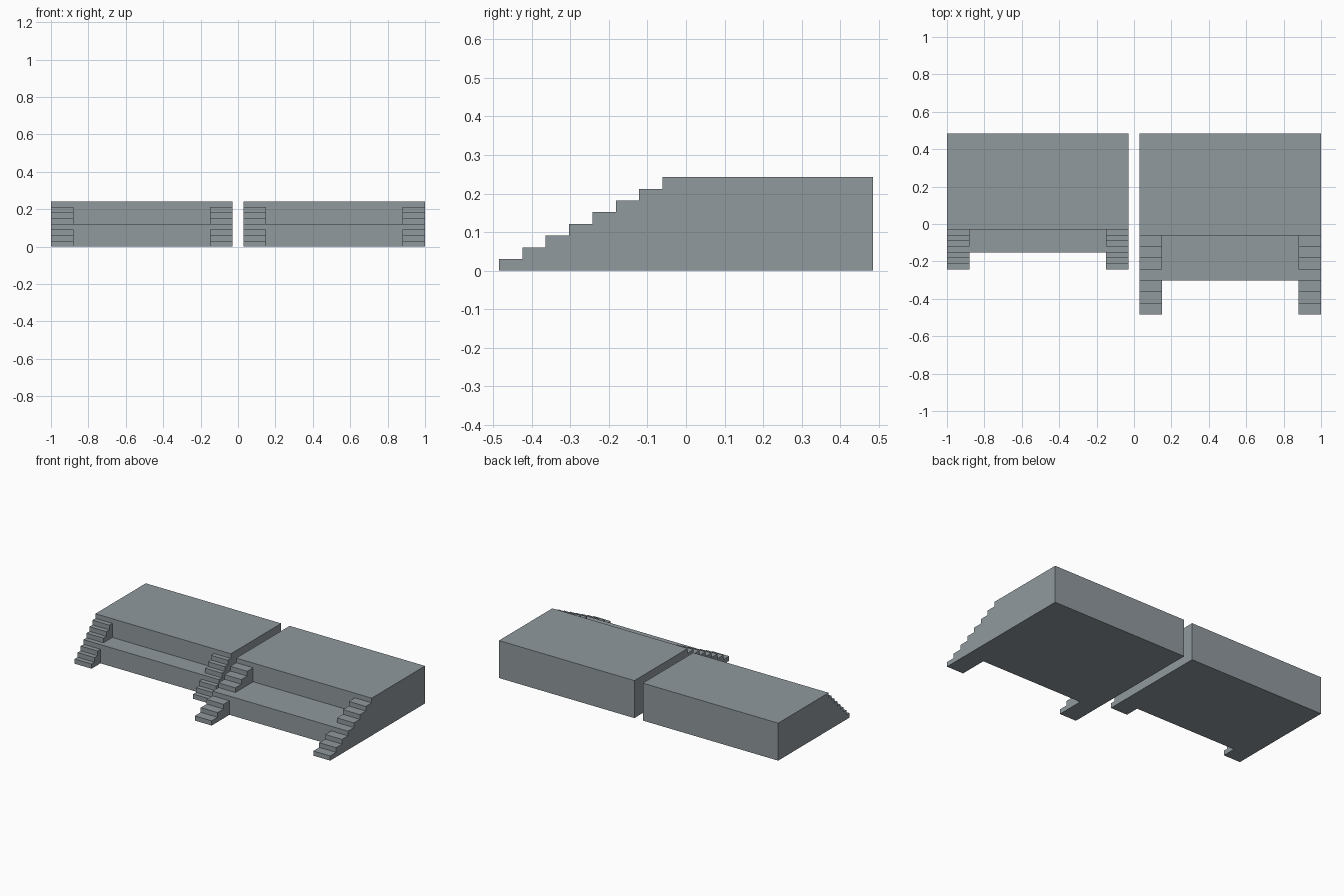
import bpy
import bmesh

if "Cube" in bpy.data.objects:
    bpy.data.objects.remove(bpy.data.objects["Cube"])

RISE = 0.2425 / 8      # height of one step
BACK = 0.485           # rear wall position
STAIR_W = 0.121        # width of each flight
TIER = 4               # risers per tier

concrete = bpy.data.materials.new("blue_grey_concrete")
concrete.diffuse_color = (0.28, 0.32, 0.34, 1)
concrete.use_nodes = True
concrete.node_tree.nodes["Principled BSDF"].inputs["Base Color"].default_value = concrete.diffuse_color


def prism(name, profile, x0, x1):
    """Extrude a (y, z) outline from x0 to x1."""
    bm = bmesh.new()
    face = bm.faces.new([bm.verts.new((x0, y, z)) for y, z in profile])
    ext = bmesh.ops.extrude_face_region(bm, geom=[face], use_keep_orig=True)
    moved = [g for g in ext["geom"] if isinstance(g, bmesh.types.BMVert)]
    bmesh.ops.translate(bm, verts=moved, vec=(x1 - x0, 0, 0))
    bmesh.ops.recalc_face_normals(bm, faces=bm.faces)
    mesh = bpy.data.meshes.new(name)
    bm.to_mesh(mesh)
    bm.free()
    mesh.materials.append(concrete)
    obj = bpy.data.objects.new(name, mesh)
    bpy.context.collection.objects.link(obj)


def flight_profile(y, z, going):
    """Three-step outline starting at front edge y and base height z."""
    pts = [(y, z)]
    for i in range(TIER - 1):
        top = z + RISE * (i + 1)
        pts += [(y + going * i, top), (y + going * (i + 1), top)]
    pts.append((y + going * (TIER - 1), z))
    return pts


def platform(side, x0, x1, front, going):
    low_front = front + going * (TIER - 1)
    high_front = low_front + going * TIER
    mid, top = RISE * TIER, RISE * TIER * 2
    # Two-tier body
    prism(side + "_platform", [(low_front, 0), (low_front, mid), (high_front, mid),
                               (high_front, top), (BACK, top), (BACK, 0)], x0, x1)
    # Lower and upper stairs at both ends
    for end, sx in (("outer_a", x0), ("outer_b", x1 - STAIR_W)):
        prism(f"{side}_lower_stairs_{end}", flight_profile(front, 0, going),
              sx, sx + STAIR_W)
        prism(f"{side}_upper_stairs_{end}", flight_profile(low_front + going, mid, going),
              sx, sx + STAIR_W)


# Steep stairs on the left, shallow stairs on the right
platform("left", -1.0, -0.03, -0.2425, RISE)
platform("right", 0.03, 1.0, -0.485, RISE * 2)
